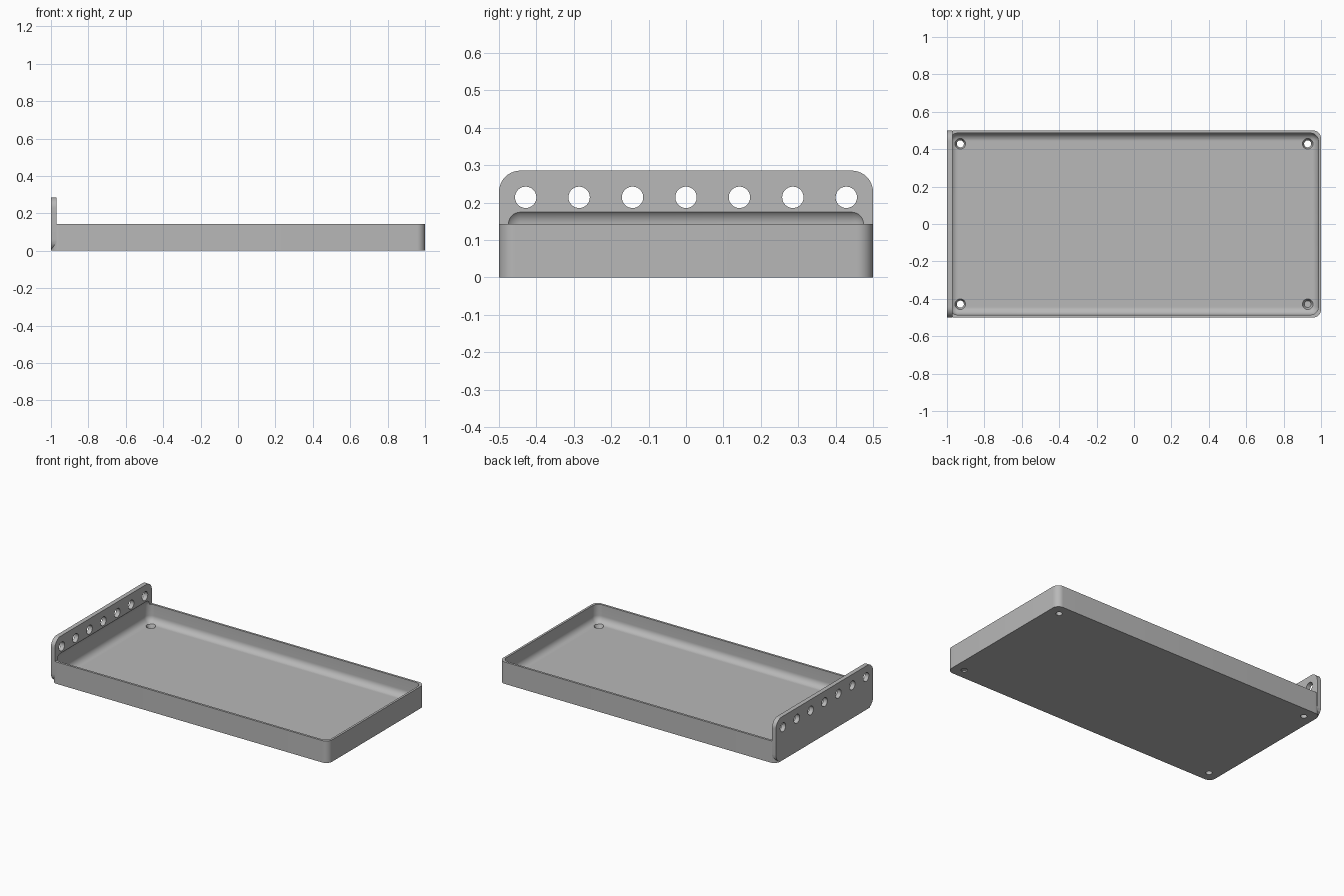
import bpy, bmesh, math
from mathutils import Matrix, Vector

if "Cube" in bpy.data.objects:
    bpy.data.objects.remove(bpy.data.objects["Cube"], do_unlink=True)

U = 1 / 70            # one design unit
WALL, FLOOR, R = U, 2 * U, 3 * U
HEIGHT, PLATE_T = 10 * U, 2 * U


def make_object(name, bm):
    bmesh.ops.recalc_face_normals(bm, faces=bm.faces)
    mesh = bpy.data.meshes.new(name)
    bm.to_mesh(mesh)
    bm.free()
    obj = bpy.data.objects.new(name, mesh)
    bpy.context.collection.objects.link(obj)
    return obj


def rounded_box(name, lo, hi, radius, axis=None):
    """Box between two corners, rounded on edges along axis, or on all edges."""
    lo, hi = Vector(lo), Vector(hi)
    bm = bmesh.new()
    bmesh.ops.create_cube(bm, size=1)
    bmesh.ops.scale(bm, vec=hi - lo, verts=bm.verts)
    bmesh.ops.translate(bm, vec=(lo + hi) / 2, verts=bm.verts)
    edges = [e for e in bm.edges if axis is None
             or abs((e.verts[0].co - e.verts[1].co)[axis]) > 0.001]
    bmesh.ops.bevel(bm, geom=edges, offset=radius, offset_type='OFFSET',
                    segments=10, profile=0.5, affect='EDGES')
    return make_object(name, bm)


def cone(name, r_bottom, r_top, depth, matrix):
    bm = bmesh.new()
    bmesh.ops.create_cone(bm, cap_ends=True, segments=40, radius1=r_bottom,
                          radius2=r_top, depth=depth, matrix=matrix)
    return make_object(name, bm)


def combine(target, other, operation):
    mod = target.modifiers.new("combine", 'BOOLEAN')
    mod.operation, mod.solver, mod.object = operation, 'EXACT', other
    bpy.context.view_layer.objects.active = target
    bpy.ops.object.modifier_apply(modifier=mod.name)
    bpy.data.objects.remove(other, do_unlink=True)


# Tray body and the taller end plate
tray = rounded_box("tray", (-1, -0.5, 0), (1, 0.5, HEIGHT), R, axis=2)
plate = rounded_box("end_plate", (-1, -0.5, 0),
                    (PLATE_T - 1, 0.5, 2 * HEIGHT), 4 * U, axis=0)
combine(tray, plate, 'UNION')

# Filleted cavity, which also bites a shallow pocket into the plate
cavity = rounded_box("cavity", (WALL - 1, WALL - 0.5, FLOOR),
                     (1 - WALL, 0.5 - WALL, HEIGHT + R), R)
combine(tray, cavity, 'DIFFERENCE')

# Row of holes through the end plate
for i in range(-3, 4):
    spot = Matrix.Translation((-1, i * 10 * U, 15 * U))
    hole = cone("plate_hole", 2 * U, 2 * U, 0.2,
                spot @ Matrix.Rotation(math.pi / 2, 4, 'Y'))
    combine(tray, hole, 'DIFFERENCE')

# Countersunk screw holes in the floor corners
for x in (-65 * U, 65 * U):
    for y in (-30 * U, 30 * U):
        hole = cone("screw_hole", 0.019, 0.019, 0.2,
                    Matrix.Translation((x, y, 0)))
        combine(tray, hole, 'DIFFERENCE')
        sink = cone("countersink", 0.018, 0.032, 0.03,
                    Matrix.Translation((x, y, 0.022)))
        combine(tray, sink, 'DIFFERENCE')

# Single grey finish
grey = bpy.data.materials.new("light_grey")
grey.use_nodes = True
colour = (0.48, 0.48, 0.48, 1)
grey.diffuse_color = colour
grey.node_tree.nodes["Principled BSDF"].inputs["Base Color"].default_value = colour
tray.data.materials.clear()
tray.data.materials.append(grey)
for face in tray.data.polygons:
    face.material_index = 0

bpy.ops.object.select_all(action='DESELECT')
tray.select_set(True)
bpy.context.view_layer.objects.active = tray
bpy.ops.object.shade_smooth_by_angle(angle=math.radians(30))
